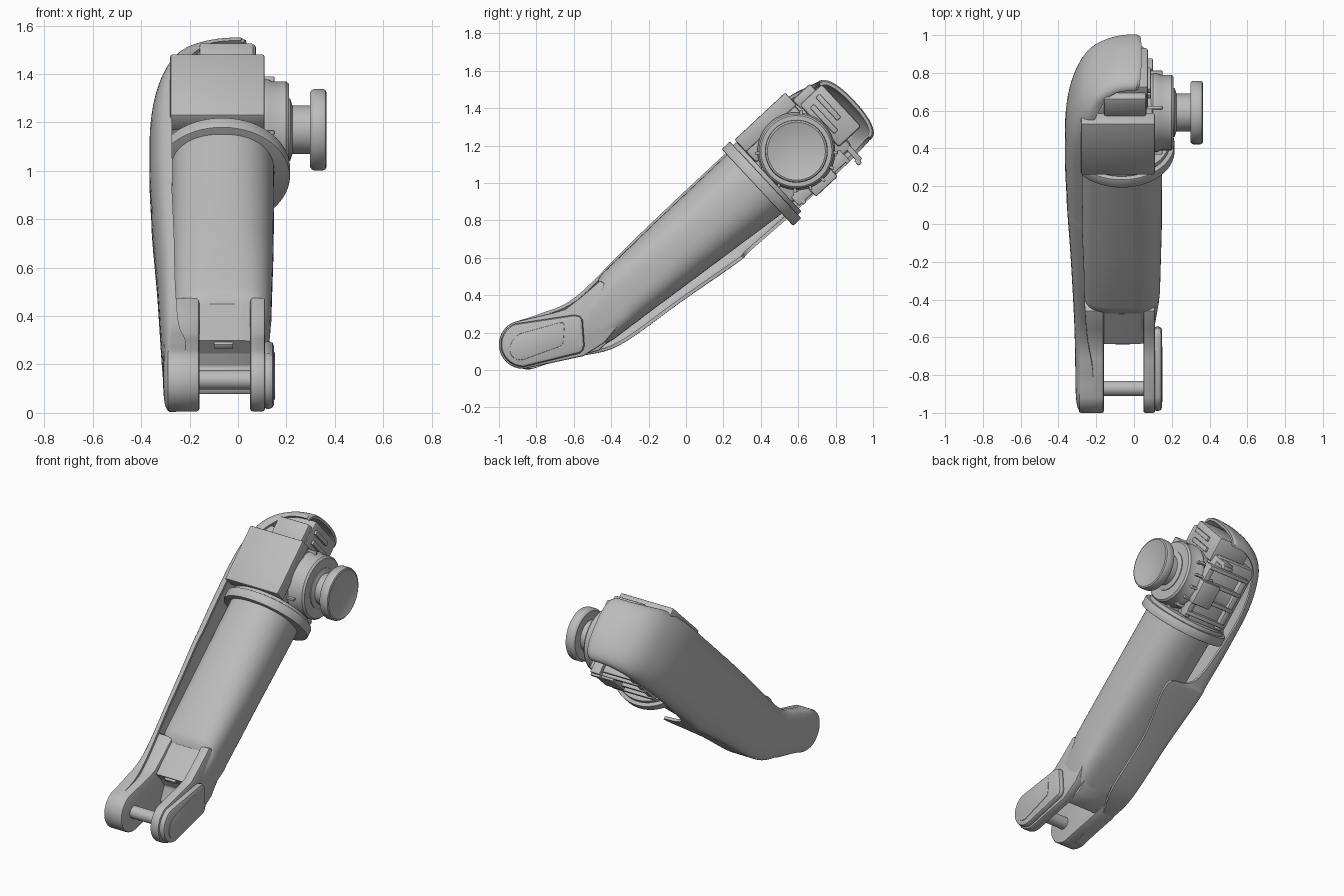
import bpy, bmesh
from math import sin, cos, pi, radians, copysign
from mathutils import Matrix, Vector

cube = bpy.data.objects.get("Cube")
if cube:
    bpy.data.objects.remove(cube, do_unlink=True)

GREY = bpy.data.materials.new("satin_grey")
GREY.use_nodes = True
GREY.diffuse_color = (0.5, 0.5, 0.5, 1)
GREY.node_tree.nodes["Principled BSDF"].inputs["Base Color"].default_value = (0.5, 0.5, 0.5, 1)

# Working frame: x across, y along the arm, z out of its upper face, origin at the knob
FRAME = Matrix.Translation((0, 0.59, 1.17)) @ Matrix.Rotation(radians(43), 4, 'X')
MID = -0.065  # centre of the tube in x


def finish(name, bm, bevel=0, segments=2):
    bmesh.ops.recalc_face_normals(bm, faces=bm.faces)
    if bevel:
        edges = [e for e in bm.edges if e.calc_face_angle(0) > radians(35)]
        bmesh.ops.bevel(bm, geom=edges, offset=bevel, segments=segments,
                        affect='EDGES', profile=0.5, clamp_overlap=True)
    bm.transform(FRAME)
    mesh = bpy.data.meshes.new(name)
    bm.to_mesh(mesh)
    bm.free()
    mesh.materials.append(GREY)
    obj = bpy.data.objects.new(name, mesh)
    bpy.context.collection.objects.link(obj)
    bpy.ops.object.select_all(action='DESELECT')
    obj.select_set(True)
    bpy.context.view_layer.objects.active = obj
    bpy.ops.object.shade_smooth_by_angle(angle=radians(32))


def loft(name, rings, bevel=0):
    bm = bmesh.new()
    rows = [[bm.verts.new(p) for p in ring] for ring in rings]
    n = len(rows[0])
    for a, b in zip(rows, rows[1:]):
        for i in range(n):
            j = (i + 1) % n
            bm.faces.new((a[i], a[j], b[j], b[i]))
    bm.faces.new(rows[0])
    bm.faces.new(rows[-1])
    finish(name, bm, bevel)


def prism(name, outline, x0, x1, bevel=0.01):
    loft(name, [[(x, u, v) for u, v in outline] for x in (x0, x1)], bevel)


def box(name, x, u, v, bevel=0.01, turn=0):
    """Box from (low, high) spans, optionally turned about the knob axis."""
    bm = bmesh.new()
    bmesh.ops.create_cube(bm, size=1)
    for p in bm.verts:
        p.co = [lo + (hi - lo) * (c + 0.5) for (lo, hi), c in zip((x, u, v), p.co)]
    bm.transform(Matrix.Rotation(radians(turn), 4, 'X'))
    finish(name, bm, bevel)


def lathe_x(name, profile, centre=(0, 0), n=64):
    loft(name, [[(x, centre[0] + r * cos(2 * pi * i / n), centre[1] + r * sin(2 * pi * i / n))
                 for i in range(n)] for x, r in profile])


def smooth_rows(rows, steps):
    """Catmull-Rom interpolation between rows of numbers."""
    out = []
    for i in range(len(rows) - 1):
        a, b, c, d = (rows[max(0, min(len(rows) - 1, i + k))] for k in (-1, 0, 1, 2))
        for s in range(steps):
            t = s / steps
            out.append([q + t * (r - p) / 2 + t * t * (p - 2.5 * q + 2 * r - w / 2)
                        + t ** 3 * (1.5 * (q - r) + (w - p) / 2)
                        for p, q, r, w in zip(a, b, c, d)])
    return out + [list(rows[-1])]


def power(value, p):
    return copysign(abs(value) ** p, value)


# Tapered main tube: along, top, bottom, half width, roundness
rings = []
for u, top, low, half, k in [(-0.2, .24, -.195, .215, .9), (-0.3, .24, -.19, .215, .88),
                             (-0.8, .237, -.135, .212, .8), (-1.2, .23, -.09, .203, .62),
                             (-1.235, .225, -.088, .2, .6), (-1.27, .2, -.083, .198, .55),
                             (-1.4, .2, -.07, .18, .5), (-1.49, .2, -.05, .165, .45)]:
    rings.append([(MID + half * power(cos(a), k), u, (top + low) / 2 + (top - low) / 2 * power(sin(a), k))
                  for a in (2 * pi * i / 64 for i in range(64))])
loft("main_tube", rings)

# Collar at the head of the tube
for name, r, u0, u1 in (("collar", .28, -.285, -.225), ("collar_lip", .255, -.235, -.2)):
    bm = bmesh.new()
    bmesh.ops.create_cone(bm, cap_ends=True, segments=80, radius1=r, radius2=r, depth=u1 - u0)
    bm.transform(Matrix.Translation((MID, (u0 + u1) / 2, 0)) @ Matrix.Rotation(pi / 2, 4, 'X'))
    finish(name, bm, 0.006)

# Wrapping side shell: along, outer x, top, bottom, curvature, top wrap, bottom wrap
stations = smooth_rows([
    (-1.895, -.29, .29, .19, .01, .05, .05), (-1.85, -.305, .34, .125, .03, .05, .05),
    (-1.75, -.31, .365, .075, .03, .06, .06), (-1.6, -.312, .3, -.01, .035, .06, .06),
    (-1.4, -.318, .235, -.115, .05, .02, .15), (-1, -.335, .245, -.17, .07, 0, .16),
    (-.64, -.355, .25, -.222, .08, 0, .24), (-.55, -.358, .25, -.222, .085, 0, .07),
    (-.3, -.366, .25, -.23, .09, 0, .02), (0, -.36, .25, -.235, .09, 0, 0),
    (.2, -.315, .24, -.235, .09, .02, 0), (.32, -.24, .215, -.23, .08, .02, 0),
    (.39, -.12, .195, -.225, .07, 0, 0), (.41, 0, .19, -.225, .07, 0, 0),
    (.405, .04, .18, -.215, .07, 0, 0)], 6)
rings, THICK = [], 0.018
for i, (u, x, top, low, curve, wrap_t, wrap_b) in enumerate(stations):
    a, b = stations[max(i - 1, 0)], stations[min(i + 1, len(stations) - 1)]
    inward = Vector((b[0] - a[0], a[1] - b[1])).normalized()  # (x, u)
    mid, half = (top + low) / 2, (top - low) / 2
    section = [(curve + max(wrap_b, 0.003), low)]
    for k in range(25):
        t = -pi / 2 + pi * k / 24
        section.append((curve * (1 - cos(t) ** 0.9 if k % 24 else 1), mid + half * power(sin(t), 0.85)))
    section.append((curve + max(wrap_t, 0.003), top))
    inner = [(d + THICK * (1 - min(1, d / (curve + .001))), mid + (v - mid) * (1 - THICK / half))
             for d, v in reversed(section)]
    rings.append([(x + inward.x * d, u + inward.y * d, v) for d, v in section + inner])
loft("side_shell", rings)


# Fork arms
def fork_outline(r, tail):
    arc = [(-1.773 + r * cos(a), .24 + r * sin(a))
           for a in (radians(70 + 160 * i / 20) for i in range(21))]
    return arc + tail


arm = fork_outline(.13, [(-1.58, -.025), (-1.45, -.05), (-1.3, -.03), (-1.2, .1),
                         (-1.24, .21), (-1.37, .215), (-1.48, .225), (-1.54, .255)])
prism("right_fork_arm", arm, .05, .112)
prism("left_fork_arm", arm, -.292, -.16)
cover = fork_outline(.12, [(-1.585, .0), (-1.56, -.005), (-1.535, .015),
                           (-1.45, .12), (-1.445, .145), (-1.465, .17)])
prism("fork_cover", cover, .1, .149, .02)
pad = [(-1.773 + (u + 1.773) * .72, .22 + (v - .22) * .55) for u, v in cover]
prism("fork_cover_pad", pad, .145, .152, .003)
lathe_x("hinge_pin", [(-.2, .04), (.08, .04)], (-1.773, .24), 40)
prism("fork_floor", [(-1.3, -.06), (-1.5, -.06), (-1.6, -.005), (-1.59, .025),
                     (-1.5, .06), (-1.48, .19), (-1.3, .19)], -.17, .06)
box("bridge_notch_lip", (-.1, -.02), (-1.505, -1.48), (.165, .19), .004)

# Motor housing body with the flat upper cover
box("housing_body", (-.25, .06), (-.22, .24), (-.19, .19), .03)
box("housing_upper_cover", (-.28, .11), (-.2, .17), (.18, .27), .008)
box("cover_side", (-.25, .1), (-.2, .16), (.1, .2), .015)
box("end_block", (-.17, .075), (.18, .345), (-.14, .17), .015)
box("end_step", (-.16, .065), (.17, .3), (.14, .215), .012)
box("end_latch", (.065, .09), (.21, .24), (-.07, .12), .006)
box("end_latch_low", (.065, .09), (.27, .3), (-.03, .14), .006)

# Round boss, neck and knob across the arm
lathe_x("housing_boss", [(-.2, .2), (.09, .2), (.1, .208), (.125, .208), (.14, .2),
                         (.198, .2), (.21, .19), (.21, .18)])
lathe_x("knob_neck", [(.18, .13), (.215, .13), (.225, .1), (.31, .1)], n=48)
lathe_x("knob", [(.298, .155), (.305, .164), (.312, .168), (.352, .168),
                 (.361, .164), (.365, .155), (.362, .15)])

# Ribs round the boss, and bracing under the housing
for turn in (-160, -135, -112, -90, -68, -45, 40, 140, 165):
    box("boss_rib", (.02, .15), (.19, .222), (-.008, .008), .003, turn)
for u in (-.17, -.06, .05, .15):
    box("underside_rib", (-.2, .1), (u, u + .025), (-.235, -.15), .006)
for x in (-.2, .06):
    box("underside_rail", (x, x + .04), (-.19, .17), (-.225, -.16), .008)
box("underside_plug", (-.03, .11), (-.09, .07), (-.25, -.18), .01)
box("clip_arm", (-.02, .05), (.2, .23), (-.27, -.13), .006)
box("clip_tip", (-.02, .05), (.19, .215), (-.285, -.25), .006)
